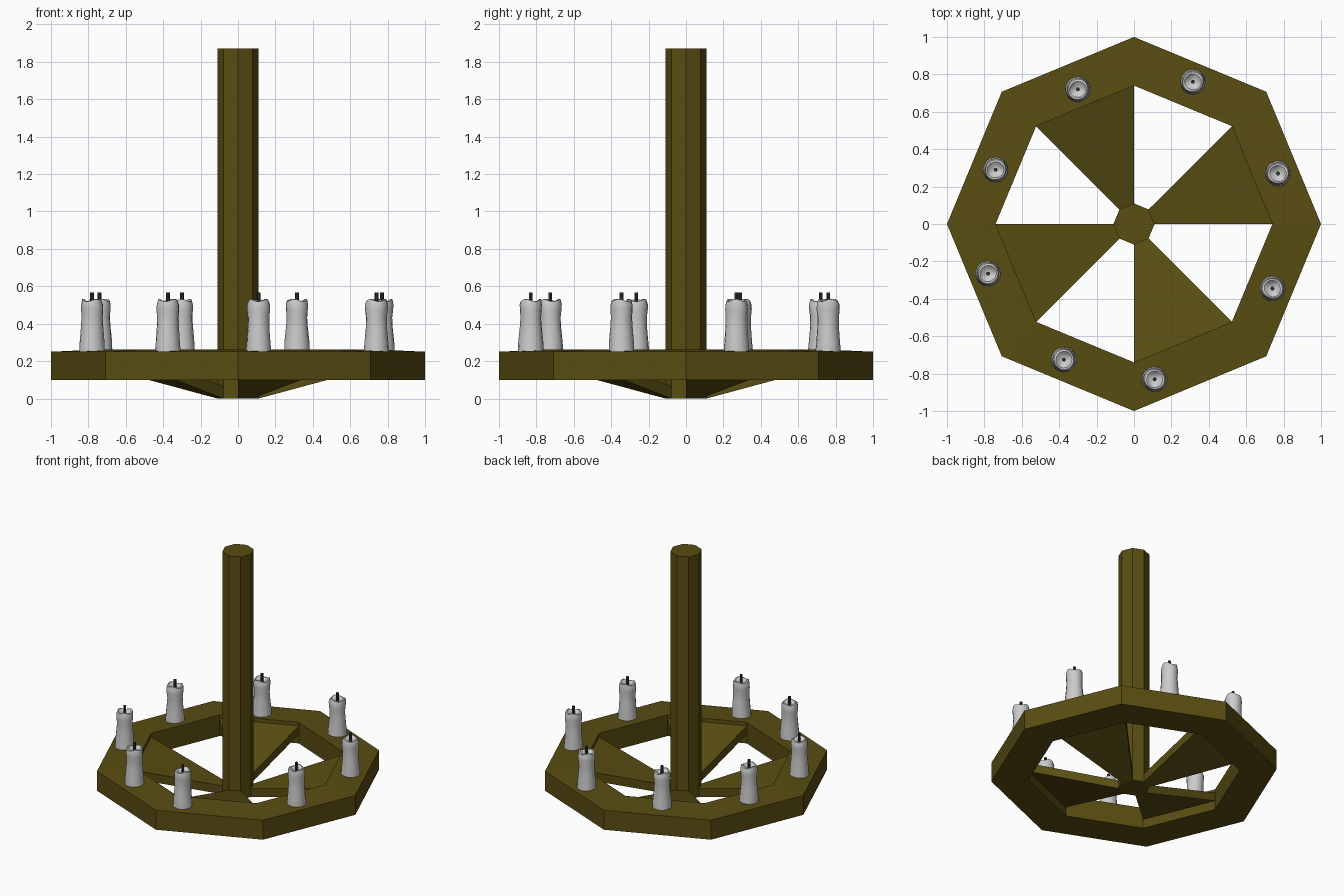
import bpy, bmesh
from math import cos, sin, pi

if "Cube" in bpy.data.objects:
    bpy.data.objects.remove(bpy.data.objects["Cube"])


def material(name, rgb):
    m = bpy.data.materials.new(name)
    m.diffuse_color = (*rgb, 1)
    m.use_nodes = True
    m.node_tree.nodes["Principled BSDF"].inputs["Base Color"].default_value = m.diffuse_color
    return m


WOOD = material("dark_wood", (0.1, 0.075, 0.006))
BLACK = material("burnt_wick", (0.03, 0.03, 0.03))


def make(name, verts, faces, mat=None):
    mesh = bpy.data.meshes.new(name)
    mesh.from_pydata(verts, [], faces)
    bm = bmesh.new()
    bm.from_mesh(mesh)
    bmesh.ops.recalc_face_normals(bm, faces=bm.faces)
    bm.to_mesh(mesh)
    bm.free()
    ob = bpy.data.objects.new(name, mesh)
    bpy.context.collection.objects.link(ob)
    if mat:
        mesh.materials.append(mat)
    return ob


def polar(r, i, z, n=8):
    a = 2 * pi * i / n
    return (r * cos(a), r * sin(a), z)


def bridge(rings, n, closed=False):
    # quads between successive rings of n vertices
    count = rings if closed else rings - 1
    return [(k * n + i, k * n + (i + 1) % n,
             (k + 1) % rings * n + (i + 1) % n, (k + 1) % rings * n + i)
            for k in range(count) for i in range(n)]


# octagonal rim, top slightly raised at the inside
profile = [(1.0, 0.10), (1.0, 0.25), (0.74, 0.262), (0.74, 0.10)]
make("wheel_rim", [polar(r, i, z) for r, z in profile for i in range(8)],
     bridge(4, 8, True), WOOD)

# central post
make("central_post", [polar(0.11, i, z) for z in (0, 1.87) for i in range(8)],
     bridge(2, 8) + [tuple(range(8)), tuple(range(8, 16))], WOOD)

# four sloping wedge spokes
for s in range(0, 8, 2):
    v = [polar(r, i, z) for r, z in
         ((0.11, 0.0), (0.74, 0.17), (0.74, 0.235), (0.11, 0.065))
         for i in (s, s + 1)]
    f = [(0, 1, 3, 2), (2, 3, 5, 4), (4, 5, 7, 6), (6, 7, 1, 0),
         (0, 2, 4, 6), (1, 3, 5, 7)]
    make(f"spoke_{s // 2 + 1}", v, f, WOOD)

# candles: waisted wax body with an uneven hollowed top, and a wick
N = 16
body = [(0.068, 0.0), (0.065, 0.05), (0.058, 0.13), (0.056, 0.18),
        (0.060, 0.225), (0.060, 0.25), (0.054, 0.272), (0.044, 0.274),
        (0.028, 0.258)]
spots = [(-0.30, 0.72), (0.315, 0.76), (0.77, 0.27), (0.74, -0.345),
         (0.11, -0.83), (-0.375, -0.725), (-0.78, -0.265), (-0.74, 0.29)]
for k, (x, y) in enumerate(spots):
    verts = []
    for j, (r, z) in enumerate(body):
        for i in range(N):
            a = 2 * pi * i / N
            wave = sin(3 * a + 0.8 * k) * (0.007 if 5 < j < 8 else 0)
            rr = r * (1 + 0.03 * sin(2 * a + j + k) * (j > 0))
            verts.append((rr * cos(a), rr * sin(a), z + wave))
    verts.append((0, 0, 0.25))
    top = (len(body) - 1) * N
    faces = bridge(len(body), N) + [tuple(range(N))]
    faces += [(top + i, top + (i + 1) % N, len(verts) - 1) for i in range(N)]
    candle = make(f"candle_{k + 1}", verts, faces)
    wick = make(f"wick_{k + 1}",
                [polar(0.011, i, z, 6) for z in (0.24, 0.315) for i in range(6)],
                bridge(2, 6) + [tuple(range(6)), tuple(range(6, 12))], BLACK)
    candle.location = wick.location = (x, y, 0.252)
    bpy.ops.object.select_all(action='DESELECT')
    candle.select_set(True)
    bpy.context.view_layer.objects.active = candle
    bpy.ops.object.shade_smooth_by_angle(angle=0.7)
